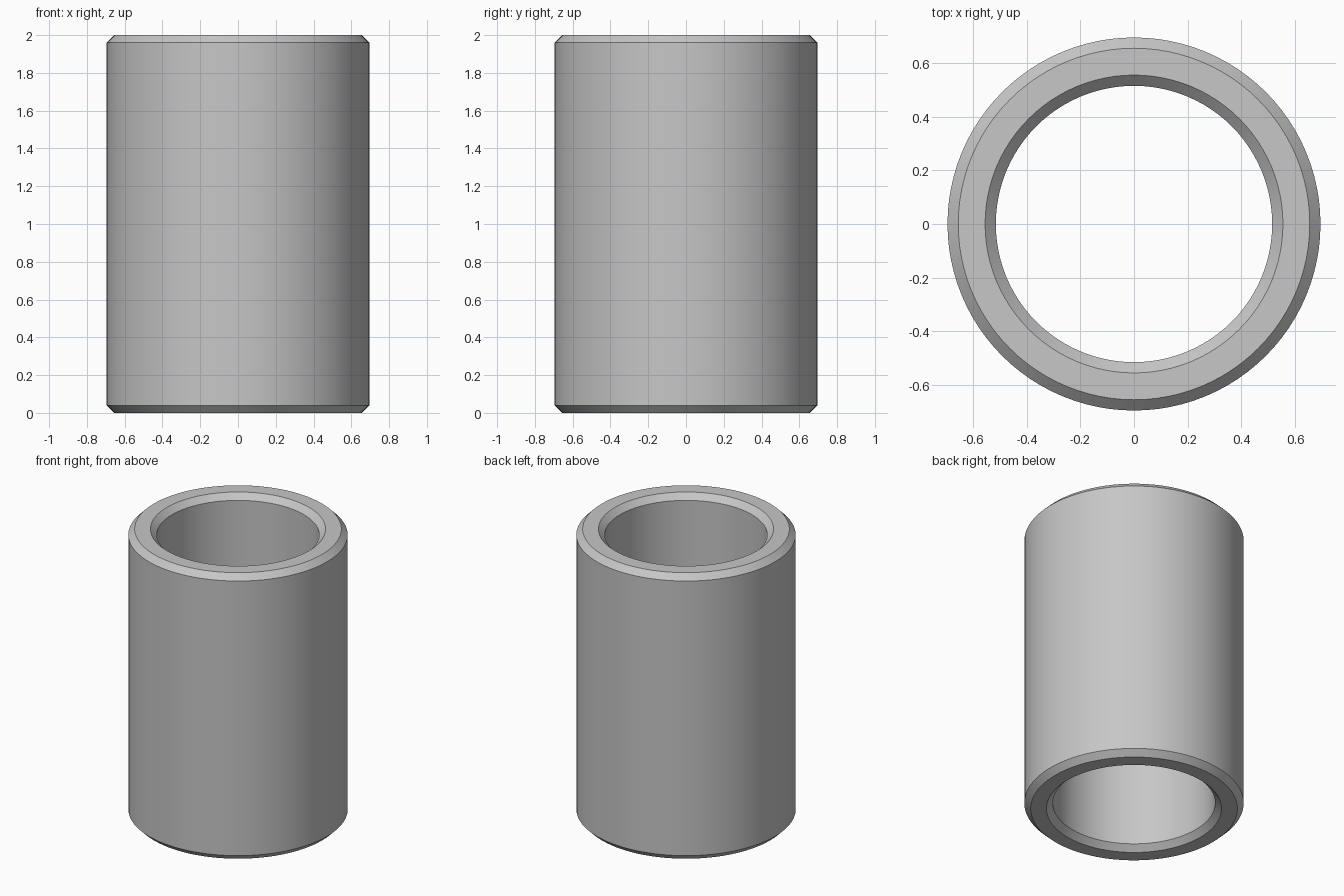
import bpy, bmesh
from math import radians, tau
from mathutils import Matrix

cube = bpy.data.objects.get("Cube")
if cube:
    bpy.data.objects.remove(cube, do_unlink=True)

OUTER, INNER, HEIGHT, CHAMFER, SIDES = 0.695, 0.515, 2.0, 0.04, 96

# Plain grey metal
grey = bpy.data.materials.new("plain_grey")
grey.use_nodes = True
colour = (0.57, 0.57, 0.57, 1)
grey.diffuse_color = colour
grey.node_tree.nodes["Principled BSDF"].inputs["Base Color"].default_value = colour

# Chamfered wall section, listed from outer bottom round to inner bottom
low, high = CHAMFER, HEIGHT - CHAMFER
profile = [(OUTER - CHAMFER, 0), (OUTER, low), (OUTER, high), (OUTER - CHAMFER, HEIGHT),
           (INNER + CHAMFER, HEIGHT), (INNER, high), (INNER, low), (INNER + CHAMFER, 0)]

# Revolve the section into a hollow sleeve
bm = bmesh.new()
rings = []
for i in range(SIDES):
    turn = Matrix.Rotation(tau * i / SIDES, 3, 'Z')
    rings.append([bm.verts.new(turn @ bm.verts.new((r, 0, z)).co) for r, z in profile])
bmesh.ops.delete(bm, geom=[v for v in bm.verts if v not in {w for ring in rings for w in ring}],
                 context='VERTS')
for i, ring in enumerate(rings):
    following = rings[(i + 1) % SIDES]
    for j in range(len(profile)):
        k = (j + 1) % len(profile)
        bm.faces.new((ring[j], following[j], following[k], ring[k]))
bmesh.ops.recalc_face_normals(bm, faces=bm.faces)
mesh = bpy.data.meshes.new("sleeve")
bm.to_mesh(mesh)
bm.free()
mesh.materials.append(grey)

sleeve = bpy.data.objects.new("sleeve", mesh)
bpy.context.collection.objects.link(sleeve)
bpy.ops.object.select_all(action='DESELECT')
sleeve.select_set(True)
bpy.context.view_layer.objects.active = sleeve
bpy.ops.object.shade_smooth_by_angle(angle=radians(30))
